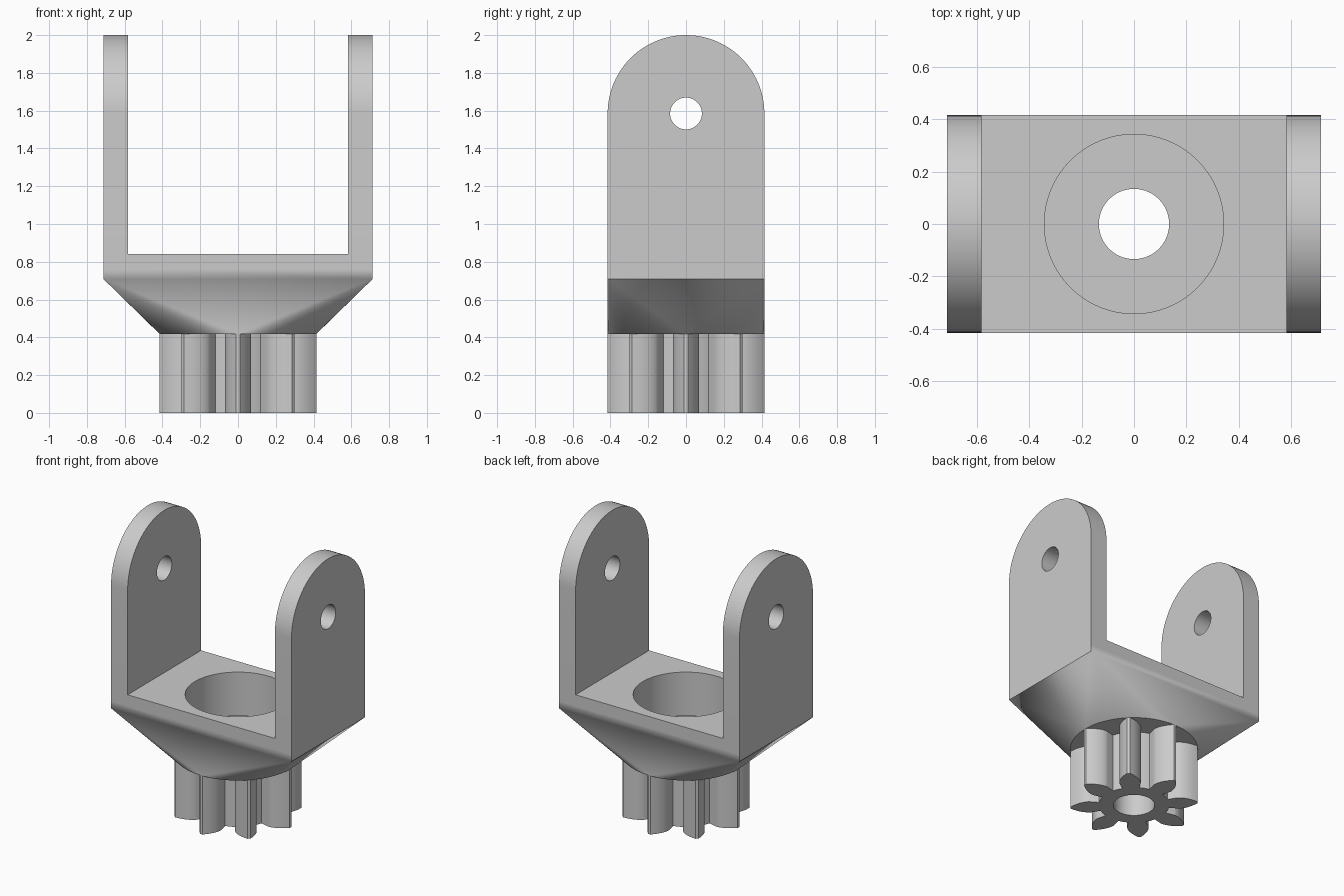
import bpy, bmesh
from math import pi, sin, cos, tan, acos, radians
from mathutils import Matrix, Vector

cube = bpy.data.objects.get("Cube")
if cube:
    bpy.data.objects.remove(cube, do_unlink=True)

# Main sizes
HALF_X, HALF_Y, ARM_T = 0.713, 0.415, 0.131
GEAR_H, EDGE_Z, DECK_Z, TOP_Z = 0.418, 0.709, 0.84, 2.0
PIVOT_Z = TOP_Z - HALF_Y
FLOOR_Z = 0.53

grey = bpy.data.materials.new("grey_plastic")
grey.use_nodes = True
grey.diffuse_color = (0.6, 0.6, 0.6, 1)
grey.node_tree.nodes["Principled BSDF"].inputs["Base Color"].default_value = (0.6, 0.6, 0.6, 1)


def make(name, bm):
    bmesh.ops.recalc_face_normals(bm, faces=bm.faces[:])
    mesh = bpy.data.meshes.new(name)
    bm.to_mesh(mesh)
    bm.free()
    mesh.materials.append(grey)
    obj = bpy.data.objects.new(name, mesh)
    bpy.context.collection.objects.link(obj)
    return obj


def prism(name, outline, offset):
    """Extrude a closed outline of 3D points along an offset."""
    bm = bmesh.new()
    face = bm.faces.new([bm.verts.new(p) for p in outline])
    geom = bmesh.ops.extrude_face_region(bm, geom=[face], use_keep_orig=True)["geom"]
    moved = [v for v in geom if isinstance(v, bmesh.types.BMVert)]
    bmesh.ops.translate(bm, verts=moved, vec=Vector(offset))
    return make(name, bm)


def circle(radius, z, count=96):
    return [(radius * cos(2 * pi * i / count), radius * sin(2 * pi * i / count), z)
            for i in range(count)]


def combine(target, other, operation):
    mod = target.modifiers.new(operation.lower(), 'BOOLEAN')
    mod.operation, mod.object, mod.solver = operation, other, 'EXACT'
    bpy.context.view_layer.objects.active = target
    bpy.ops.object.modifier_apply(modifier=mod.name)
    bpy.data.objects.remove(other, do_unlink=True)


# Body: rectangular deck blending down to a round neck
bm = bmesh.new()
for z in (EDGE_Z, DECK_Z):
    for sx in (-1, 1):
        for sy in (-1, 1):
            bm.verts.new((sx * HALF_X, sy * HALF_Y, z))
for p in circle(HALF_Y, GEAR_H):
    bm.verts.new(p)
bmesh.ops.convex_hull(bm, input=bm.verts[:])
bmesh.ops.dissolve_limit(bm, angle_limit=radians(0.1), verts=bm.verts[:], edges=bm.edges[:])
fork = make("fork_bracket", bm)

# Arms: round-topped plates with a pivot hole
for side, name in ((1, "left_arm"), (-1, "right_arm")):
    x = side * HALF_X
    outline = [(x, HALF_Y, EDGE_Z + 0.05), (x, -HALF_Y, EDGE_Z + 0.05)]
    outline += [(x, -HALF_Y * cos(pi * i / 48), PIVOT_Z + HALF_Y * sin(pi * i / 48))
                for i in range(49)]
    combine(fork, prism(name, outline, (-side * ARM_T, 0, 0)), 'UNION')

# Gear: eight involute teeth
TEETH, ROOT_R, PITCH_R = 8, 0.23, 0.332
PRESSURE = radians(28)
BASE_R = PITCH_R * cos(PRESSURE)


def half_angle(r):
    """Half the tooth thickness, as an angle, at radius r."""
    a = acos(min(1, BASE_R / r))
    return pi / (2 * TEETH) + tan(PRESSURE) - PRESSURE - (tan(a) - a)


radii = [BASE_R + (HALF_Y - BASE_R) * (i / 8) ** 1.5 for i in range(9)]
flank = [(ROOT_R, half_angle(BASE_R))] + [(r, half_angle(r)) for r in radii]
tooth = [(r, -a) for r, a in flank] + [(r, a) for r, a in reversed(flank)]
tooth.append((ROOT_R, pi / TEETH))
outline = [(r * cos(a + 2 * pi * k / TEETH), r * sin(a + 2 * pi * k / TEETH), 0)
           for k in range(TEETH) for r, a in tooth]
combine(fork, prism("gear", outline, (0, 0, GEAR_H + 0.05)), 'UNION')

# Recess in the deck, shaft bore and pivot holes
combine(fork, prism("recess_cutter", circle(0.342, FLOOR_Z), (0, 0, 1)), 'DIFFERENCE')
combine(fork, prism("bore_cutter", circle(0.134, -0.2), (0, 0, 1.5)), 'DIFFERENCE')
pivot = [(-1, y, PIVOT_Z + z) for y, z, _ in circle(0.084, 0, 48)]
combine(fork, prism("pivot_cutter", pivot, (2, 0, 0)), 'DIFFERENCE')

# Smooth curved walls, keep edges crisp
bpy.ops.object.select_all(action='DESELECT')
fork.select_set(True)
bpy.context.view_layer.objects.active = fork
bpy.ops.object.shade_smooth_by_angle(angle=radians(25))
